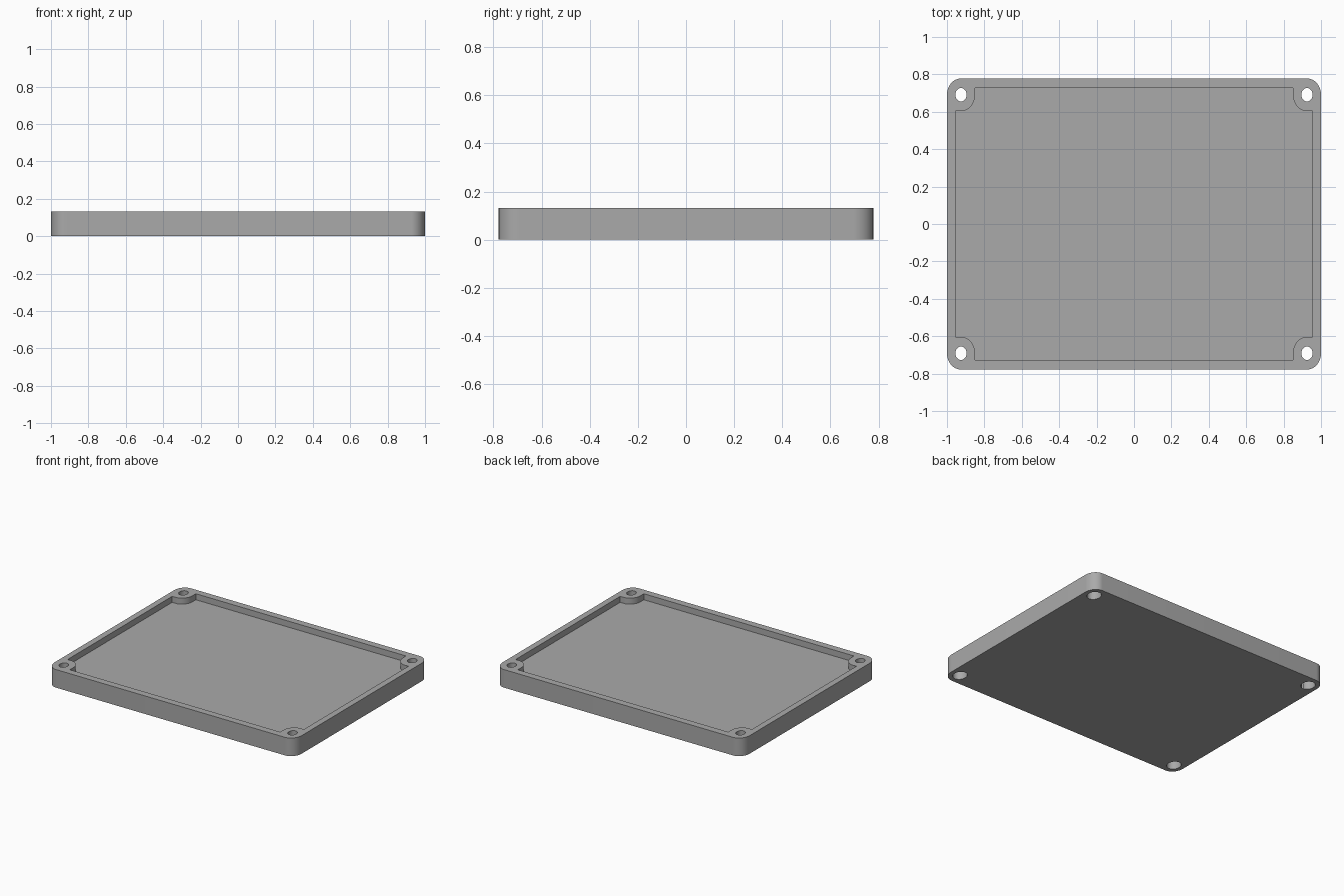
import bpy, bmesh, math

if "Cube" in bpy.data.objects:
    bpy.data.objects.remove(bpy.data.objects["Cube"])

HX, HY, H = 1.0, 0.778, 0.132      # outer half sizes and height
RX, RY = 0.075, 0.087              # corner radii, screw holes share their centres
CX, CY = HX - RX, HY - RY
IX, IY = 0.955, 0.727              # inner wall
FLOOR = 0.088

grey = bpy.data.materials.new("grey plastic")
grey.diffuse_color = (0.4, 0.4, 0.4, 1)
grey.use_nodes = True
grey.node_tree.nodes["Principled BSDF"].inputs["Base Color"].default_value = grey.diffuse_color


def arc(cx, cy, rx, ry, a0, a1, n):
    return [(cx + rx * math.cos(math.radians(a0 + (a1 - a0) * i / n)),
             cy + ry * math.sin(math.radians(a0 + (a1 - a0) * i / n))) for i in range(n + 1)]


def prism(name, outline, z0, z1):
    bm = bmesh.new()
    face = bm.faces.new([bm.verts.new((x, y, z0)) for x, y in outline])
    top = bmesh.ops.extrude_face_region(bm, geom=[face])["geom"]
    bmesh.ops.translate(bm, vec=(0, 0, z1 - z0),
                        verts=[v for v in top if isinstance(v, bmesh.types.BMVert)])
    bmesh.ops.recalc_face_normals(bm, faces=bm.faces)
    mesh = bpy.data.meshes.new(name)
    bm.to_mesh(mesh)
    bm.free()
    mesh.materials.append(grey)
    ob = bpy.data.objects.new(name, mesh)
    bpy.context.collection.objects.link(ob)
    return ob


def four_corners(quarter):
    """Mirror the +x +y part of an outline into a closed loop."""
    pts = []
    for sx, sy in ((1, 1), (-1, 1), (-1, -1), (1, -1)):
        q = [(sx * x, sy * y) for x, y in quarter]
        pts += q if sx * sy > 0 else q[::-1]
    return pts


# Tray body with rounded corners
tray = prism("tray", four_corners(arc(CX, CY, RX, RY, 0, 90, 14)), 0, H)

# Recess outline that leaves a rounded boss in each corner
boss = [(IX, CY - RY)] + arc(CX, CY, RX, RY, 270, 180, 16) + [(CX - RX, IY)]
cutters = [prism("recess_cutter", four_corners(boss), FLOOR, H + 0.1)]

# Screw holes, wider underneath
for sx in (-1, 1):
    for sy in (-1, 1):
        hole = arc(sx * CX, sy * CY, 0.03, 0.036, 0, 360, 32)[:-1]
        bore = arc(sx * CX, sy * CY, 0.045, 0.053, 0, 360, 32)[:-1]
        cutters.append(prism("hole_cutter", hole, -0.1, H + 0.1))
        cutters.append(prism("bore_cutter", bore, -0.1, 0.08))

for c in cutters:
    mod = tray.modifiers.new("cut", 'BOOLEAN')
    mod.operation, mod.solver, mod.object = 'DIFFERENCE', 'EXACT', c
bpy.context.view_layer.objects.active = tray
tray.select_set(True)
for m in list(tray.modifiers):
    bpy.ops.object.modifier_apply(modifier=m.name)
for c in cutters:
    bpy.data.objects.remove(c)

bpy.ops.object.select_all(action='DESELECT')
tray.select_set(True)
bpy.ops.object.shade_smooth_by_angle(angle=math.radians(30))
